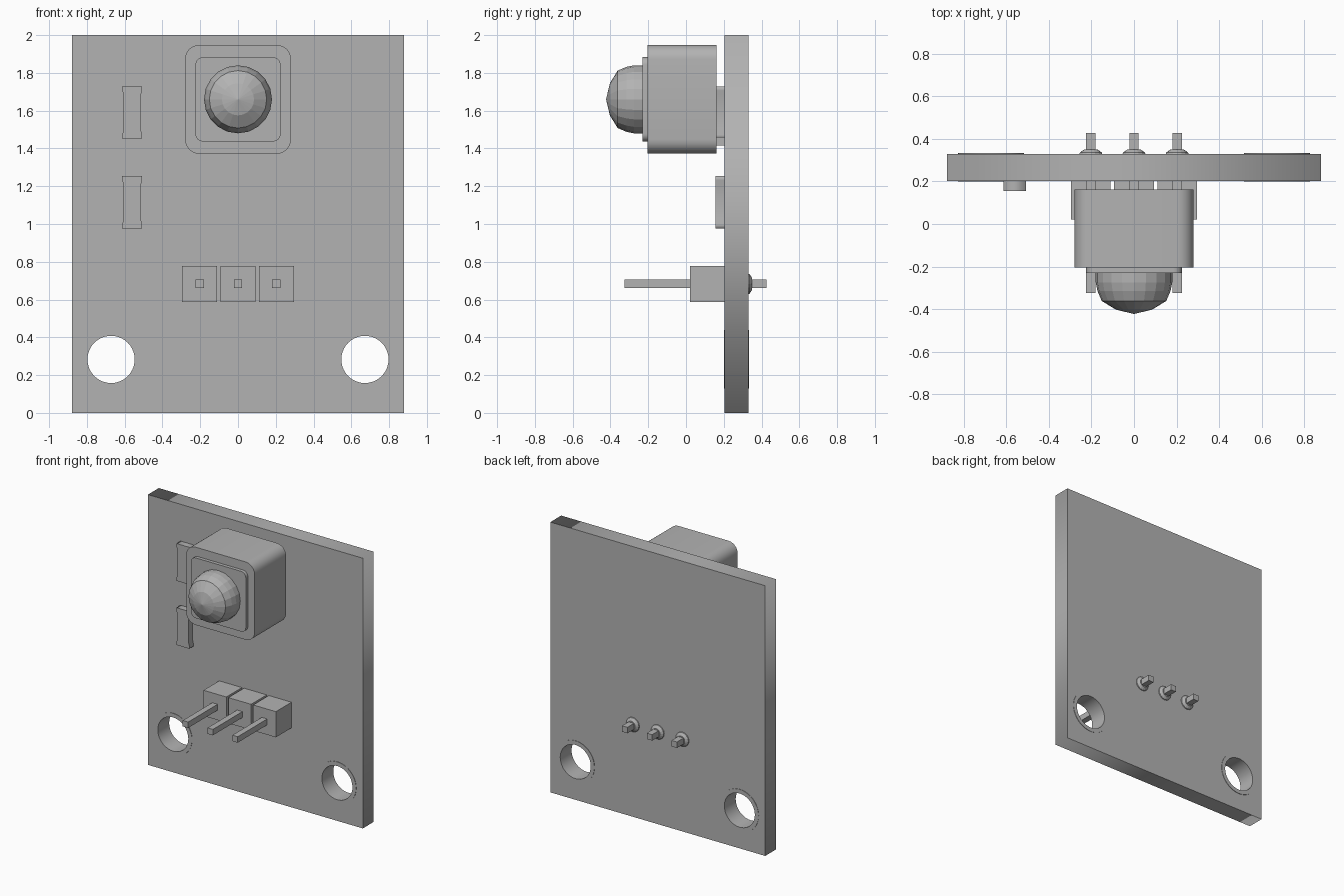
import bpy, math

if "Cube" in bpy.data.objects:
    bpy.data.objects.remove(bpy.data.objects["Cube"])

grey = bpy.data.materials.new("plain grey")
grey.diffuse_color = (0.45, 0.45, 0.45, 1)
grey.use_nodes = True
grey.node_tree.nodes["Principled BSDF"].inputs["Base Color"].default_value = grey.diffuse_color


def finish(ob, name, smooth=None):
    ob.name = name
    ob.data.materials.clear()
    ob.data.materials.append(grey)
    if smooth:
        bpy.ops.object.select_all(action='DESELECT')
        ob.select_set(True)
        bpy.context.view_layer.objects.active = ob
        bpy.ops.object.shade_smooth_by_angle(angle=math.radians(smooth))
    return ob


def box(name, x0, x1, y0, y1, z0, z1):
    bpy.ops.mesh.primitive_cube_add(size=1)
    ob = bpy.context.object
    for v in ob.data.vertices:
        v.co = (x1 if v.co.x > 0 else x0, y1 if v.co.y > 0 else y0, z1 if v.co.z > 0 else z0)
    return finish(ob, name)


def circle(cx, cz, r, n=40):
    return [(cx + r * math.cos(2 * math.pi * i / n), cz + r * math.sin(2 * math.pi * i / n))
            for i in range(n)]


def rounded(cx, cz, hw, hh, r, n=6):
    pts = []
    for k, (sx, sz) in enumerate([(1, 1), (-1, 1), (-1, -1), (1, -1)]):
        for i in range(n + 1):
            a = math.pi / 2 * (k + i / n)
            pts.append((cx + sx * (hw - r) + r * math.cos(a), cz + sz * (hh - r) + r * math.sin(a)))
    return pts


def plate(name, outlines, y0, y1, smooth=None):
    """Front outlines (inner ones are holes) extruded from y0 to y1."""
    cu = bpy.data.curves.new(name, 'CURVE')
    cu.dimensions, cu.fill_mode, cu.extrude = '2D', 'BOTH', (y1 - y0) / 2
    for pts in outlines:
        sp = cu.splines.new('POLY')
        sp.points.add(len(pts) - 1)
        for p, (x, z) in zip(sp.points, pts):
            p.co = (x, z, 0, 1)
        sp.use_cyclic_u = True
    ob = bpy.data.objects.new(name, cu)
    bpy.context.collection.objects.link(ob)
    ob.rotation_euler.x = math.pi / 2
    ob.location.y = (y0 + y1) / 2
    bpy.ops.object.select_all(action='DESELECT')
    ob.select_set(True)
    bpy.context.view_layer.objects.active = ob
    bpy.ops.object.convert(target='MESH')
    return finish(bpy.context.object, name, smooth)


def lathe(name, cx, cz, profile, n, smooth=None):
    """Rings of (radius, y) around an axis along y, closed at both ends."""
    verts, faces = [], []
    for r, y in profile:
        verts += [(x, y, z) for x, z in circle(cx, cz, r, n)]
    for k in range(len(profile) - 1):
        for i in range(n):
            j = (i + 1) % n
            faces.append((k * n + i, k * n + j, k * n + n + j, k * n + n + i))
    last = (len(profile) - 1) * n
    faces += [tuple(reversed(range(n))), tuple(range(last, last + n))]
    me = bpy.data.meshes.new(name)
    me.from_pydata(verts, [], faces)
    if profile[-1][1] < profile[0][1]:
        me.flip_normals()
    ob = bpy.data.objects.new(name, me)
    bpy.context.collection.objects.link(ob)
    return finish(ob, name, smooth)


# Circuit board with two mounting holes
FRONT, BACK = 0.203, 0.33
holes = [circle(s * 0.672, 0.283, 0.125) for s in (-1, 1)]
plate("board", [[(-0.88, 0), (0.88, 0), (0.88, 2), (-0.88, 2)]] + holes, FRONT, BACK)

# Thin rings around the holes on both faces
for s, side in ((-1, "left"), (1, "right")):
    ring = [circle(s * 0.672, 0.283, 0.155), circle(s * 0.672, 0.283, 0.125)]
    plate("front_ring_" + side, ring, FRONT - 0.003, FRONT + 0.001)
    plate("back_ring_" + side, ring, BACK - 0.001, BACK + 0.003)

# Sensor housing, face plate, dome and legs
SZ = 1.66
plate("sensor_body", [rounded(0, SZ, 0.28, 0.288, 0.075)], -0.205, 0.162, 30)
plate("sensor_face", [rounded(0, SZ, 0.225, 0.223, 0.04)], -0.23, -0.2, 30)
lathe("sensor_dome", 0, SZ, [(0.18, -0.21), (0.18, -0.275), (0.172, -0.315), (0.152, -0.362),
                             (0.085, -0.403), (0.001, -0.423)], 20)
for x in (-0.203, 0, 0.203):
    box("sensor_leg", x - 0.022, x + 0.022, 0.15, 0.21, 1.416, 1.46)

# Two surface-mounted chips with flared ends
for z in (1.59, 1.115):
    half = [(-0.045, -0.09), (-0.053, -0.118), (-0.053, -0.138), (0.053, -0.138),
            (0.053, -0.118), (0.045, -0.09)]
    outline = half + [(-x, -h) for x, h in half]
    plate("chip", [[(x - 0.56, h + z) for x, h in outline]], 0.155, 0.21)

# Three-pin header with solder on the back
PZ = 0.683
for x in (-0.203, 0, 0.203):
    box("header_block", x - 0.093, x + 0.093, 0.02, 0.205, PZ - 0.095, PZ + 0.095)
    box("header_pin", x - 0.022, x + 0.022, -0.325, 0.427, PZ - 0.022, PZ + 0.022)
    lathe("solder", x, PZ, [(0.054, 0.328), (0.052, 0.336), (0.032, 0.35)], 16)
